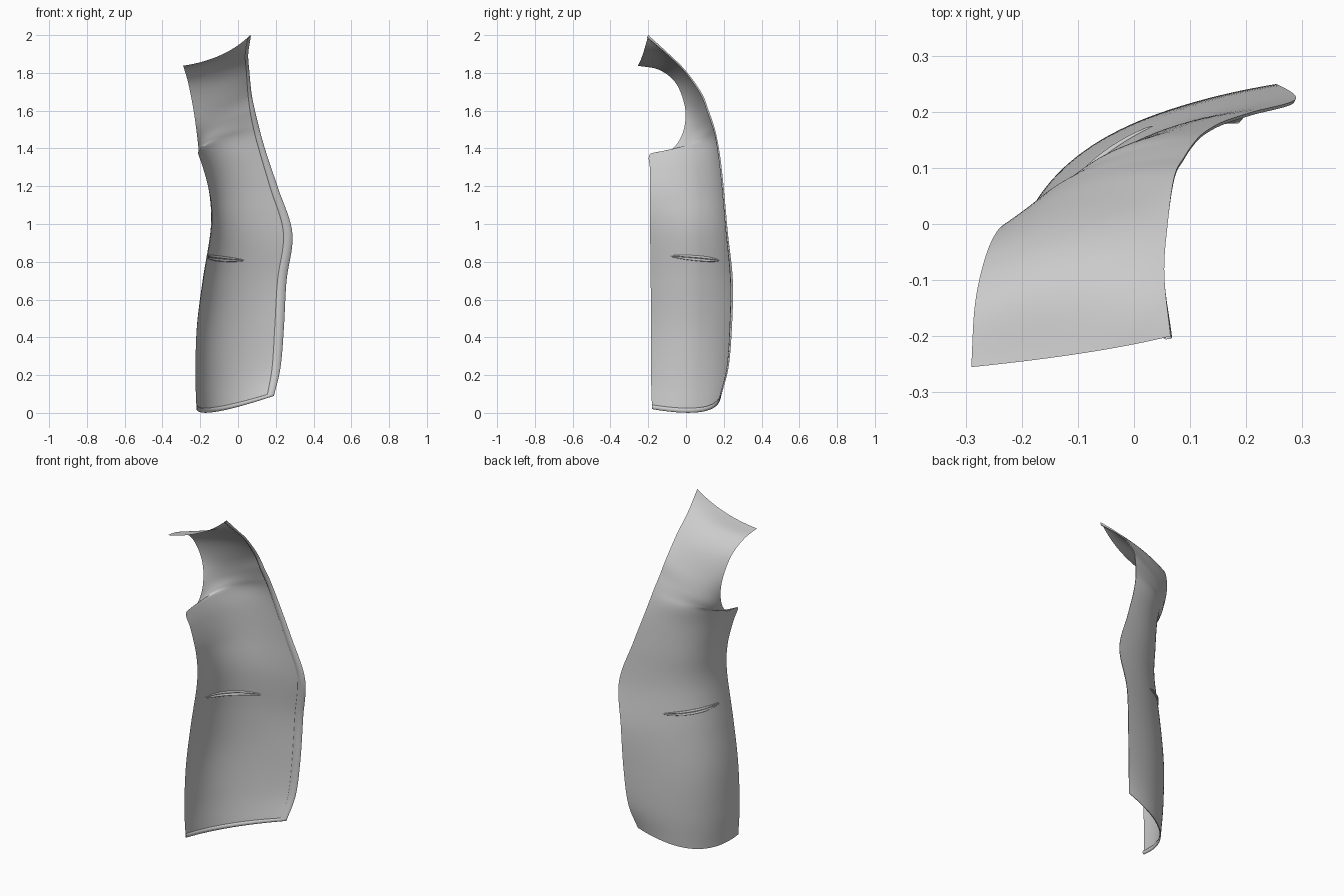
import bpy, bmesh, math
from mathutils import Vector

if "Cube" in bpy.data.objects:
    bpy.data.objects.remove(bpy.data.objects["Cube"])

# Three guide lines running bottom to top: side seam + armhole, panel line, front + neck edge
SIDE = [(-.22, -.18, .02), (-.225, -.185, .2), (-.215, -.185, .45), (-.182, -.187, .7),
        (-.138, -.19, .97), (-.142, -.19, 1.13), (-.18, -.19, 1.28), (-.21, -.19, 1.37),
        (-.208, -.09, 1.385), (-.217, -.022, 1.47), (-.235, -.003, 1.6),
        (-.262, -.05, 1.74), (-.283, -.14, 1.815), (-.29, -.255, 1.838)]
PANEL = [(-.11, .09, .007), (-.12, .1, .2), (-.122, .102, .45), (-.1, .098, .7),
         (-.063, .095, .96), (-.08, .085, 1.15), (-.1, .075, 1.32), (-.12, .072, 1.42),
         (-.12, .078, 1.46), (-.115, .08, 1.52), (-.1, .06, 1.625),
         (-.1, -.005, 1.77), (-.11, -.1, 1.855), (-.09, -.23, 1.895)]
FRONT = [(.19, .185, .09), (.225, .225, .24), (.243, .243, .45), (.257, .248, .7),
         (.288, .222, .95), (.212, .2, 1.19), (.158, .182, 1.35), (.125, .163, 1.46),
         (.107, .145, 1.53), (.09, .12, 1.6), (.072, .085, 1.69),
         (.06, 0, 1.81), (.054, -.09, 1.9), (.065, -.2, 2.0)]
SEG = len(SIDE) - 1


def spline(pts, t):
    """Smooth curve through the points, t from 0 to SEG."""
    i = min(int(t), SEG - 1)
    f = t - i
    b, c = Vector(pts[i]), Vector(pts[i + 1])
    a = Vector(pts[i - 1]) if i > 0 else 2 * b - c
    d = Vector(pts[i + 2]) if i + 2 <= SEG else 2 * c - b
    return b + .5 * f * (c - a + f * (2 * a - 5 * b + 4 * c - d + f * (3 * (b - c) + d - a)))


def surf(u, t):
    """Point on the garment: a parabola across the three guide lines."""
    l, m, r = (spline(g, t) for g in (SIDE, PANEL, FRONT))
    return l * (1 - u) * (1 - 2 * u) + m * 4 * u * (1 - u) + r * u * (2 * u - 1)


def inward(u, t):
    """Unit normal pointing to the lining side."""
    e = .01
    du = surf(min(u + e, 1), t) - surf(max(u - e, 0), t)
    dt = surf(u, min(t + e, SEG)) - surf(u, max(t - e, 0))
    return du.cross(dt).normalized()


def sheet(name, rows):
    """Smooth quad sheet from equal rows of points."""
    bm = bmesh.new()
    vs = [[bm.verts.new(p) for p in row] for row in rows]
    for a, b in zip(vs, vs[1:]):
        for i in range(len(a) - 1):
            bm.faces.new((a[i], b[i], b[i + 1], a[i + 1]))
    bmesh.ops.remove_doubles(bm, verts=bm.verts, dist=.0003)
    me = bpy.data.meshes.new(name)
    bm.to_mesh(me)
    bm.free()
    me.shade_smooth()
    ob = bpy.data.objects.new(name, me)
    bpy.context.collection.objects.link(ob)
    return ob


# Main front panel of the waistcoat
NU, NT = 40, 130
sheet("front_panel", [[surf(i / NU, SEG * j / NT) for i in range(NU + 1)] for j in range(NT + 1)])

# Folded facing along the hem, front edge and neckline
path = [(i / NU, 0) for i in range(NU)] + [(1, SEG * j / NT) for j in range(NT + 1)]
rows = []
for u, t in path:
    row = []
    for k, lift in ((0, 0), (.08, .006), (.5, .008), (.92, .006), (1, .0005)):
        uu, tt = min(u, 1 - .05 * k), max(t, .13 * k)
        row.append(surf(uu, tt) + inward(uu, tt) * lift)
    rows.append(row)
sheet("edge_facing", rows)

# Welt pocket: two slim tapered lips following the cloth
for name, shift in (("pocket_upper_lip", .008), ("pocket_lower_lip", -.008)):
    n, rows = 40, []
    for i in range(n + 1):
        s = i / n
        u = .16 + .55 * s
        t = 3.47 - .06 * s
        taper = max(math.sin(math.pi * s), 0) ** .5
        c = surf(u, t) + Vector((0, 0, shift * taper))
        nrm = inward(u, t)
        rad = .001 + .006 * taper
        rows.append([c + nrm * rad * math.cos(a) + Vector((0, 0, rad * math.sin(a)))
                     for a in (math.tau * k / 8 for k in range(9))])
    sheet(name, rows)
